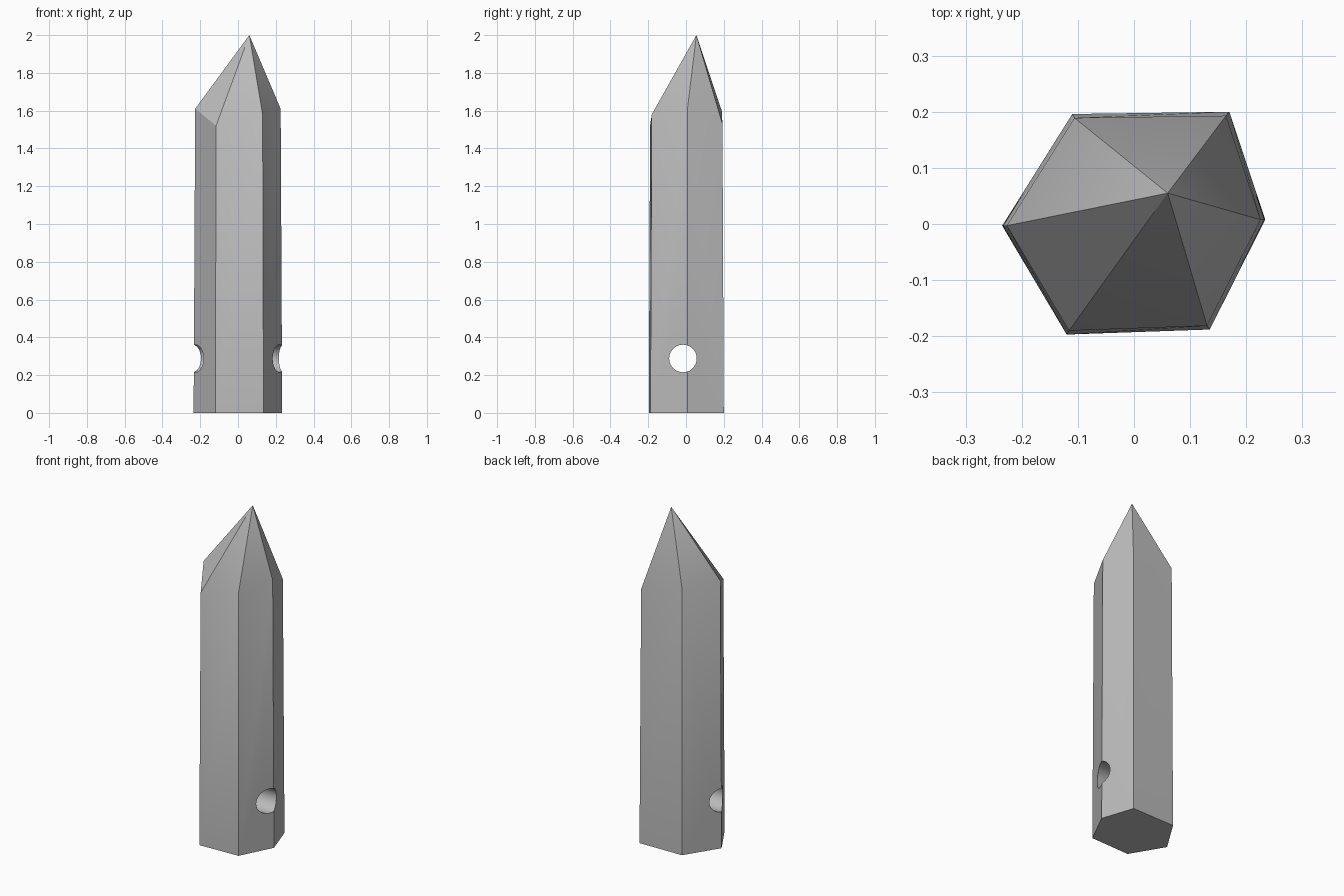
import bpy
import bmesh
import math

cube = bpy.data.objects.get("Cube")
if cube:
    bpy.data.objects.remove(cube, do_unlink=True)

# Material
stone = bpy.data.materials.new("grey_stone")
stone.use_nodes = True
colour = (0.5, 0.5, 0.5, 1)
stone.diffuse_color = colour
stone.node_tree.nodes["Principled BSDF"].inputs["Base Color"].default_value = colour

# Uneven six-sided outline (x, y) with the shoulder height of each corner
corners = [(-0.235, -0.003, 1.61), (-0.12, -0.197, 1.52), (0.135, -0.188, 1.58),
           (0.234, 0.008, 1.61), (0.17, 0.2, 1.53), (-0.11, 0.196, 1.6)]
tip = (0.06, 0.055, 2)
taper = 0.965

# Crystal shaft and off-centre point
bm = bmesh.new()
base = [bm.verts.new((x, y, 0)) for x, y, z in corners]
shoulder = [bm.verts.new((x * taper, y * taper, z)) for x, y, z in corners]
apex = bm.verts.new(tip)
bm.faces.new(reversed(base))
for i in range(len(corners)):
    j = (i + 1) % len(corners)
    bm.faces.new((base[i], base[j], shoulder[j], shoulder[i]))
    bm.faces.new((shoulder[i], shoulder[j], apex))
bmesh.ops.recalc_face_normals(bm, faces=bm.faces)
mesh = bpy.data.meshes.new("crystal_point")
bm.to_mesh(mesh)
bm.free()
crystal = bpy.data.objects.new("crystal_point", mesh)
bpy.context.collection.objects.link(crystal)
mesh.materials.append(stone)

# Cord hole drilled from side to side
bpy.ops.mesh.primitive_cylinder_add(vertices=40, radius=0.073, depth=1,
                                    location=(0, -0.016, 0.288),
                                    rotation=(0, math.pi / 2, 0))
drill = bpy.context.object
drill.name = "hole_cutter"
drill.hide_render = True
drill.data.materials.append(stone)

bpy.ops.object.select_all(action="DESELECT")
crystal.select_set(True)
bpy.context.view_layer.objects.active = crystal
hole = crystal.modifiers.new("cord_hole", "BOOLEAN")
hole.operation = "DIFFERENCE"
hole.solver = "EXACT"
hole.object = drill
bpy.ops.object.modifier_apply(modifier=hole.name)
bpy.data.objects.remove(drill, do_unlink=True)

# Soft shoulders, crisp facets
bpy.ops.object.shade_smooth_by_angle(angle=math.radians(30))
